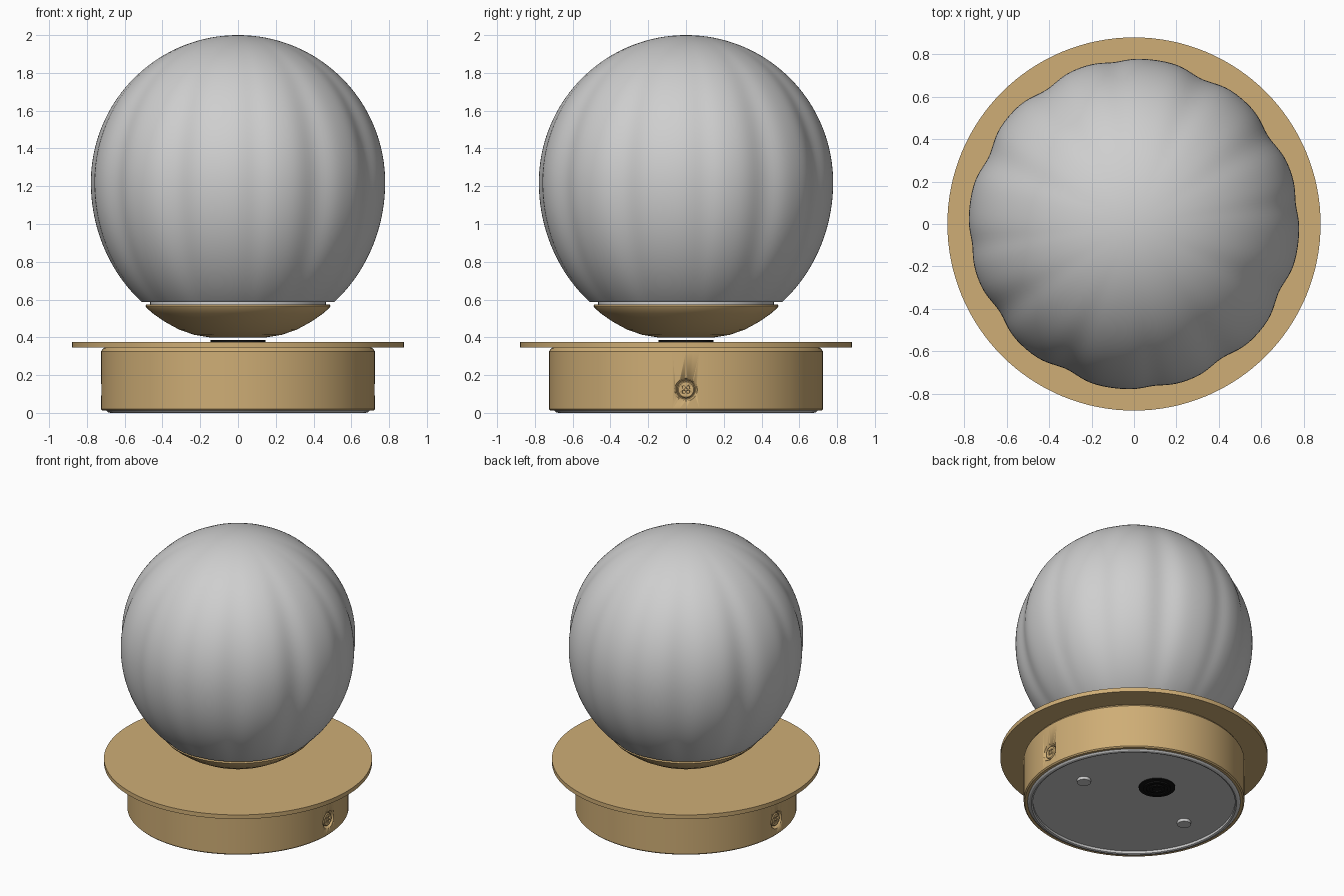
import bpy, bmesh
from math import pi, sin, cos, tau, radians, exp

cube = bpy.data.objects.get("Cube")
if cube:
    bpy.data.objects.remove(cube)


def material(name, rgb, rough=0.5):
    m = bpy.data.materials.new(name)
    m.use_nodes = True
    m.diffuse_color = (*rgb, 1)
    bsdf = next(n for n in m.node_tree.nodes if n.type == "BSDF_PRINCIPLED")
    bsdf.inputs["Base Color"].default_value = (*rgb, 1)
    bsdf.inputs["Roughness"].default_value = rough
    return m


GOLD = material("warm gold", (0.62, 0.42, 0.18))
GLASS = material("pale globe grey", (0.62, 0.62, 0.62))
METAL = material("light metal grey", (0.58, 0.58, 0.58))
BLACK = material("black plastic", (0.006, 0.006, 0.006))


def lathe(name, profile, mat, steps=96, at=(0, 0, 0), turn=(0, 0, 0), shape=None, angle=30):
    """Revolve (radius, height) points around z; shape(theta, z) scales the radius."""
    bm = bmesh.new()
    rings = []
    for r, z in profile:
        if r == 0:
            rings.append([bm.verts.new((0, 0, z))] * steps)
            continue
        ring = []
        for i in range(steps):
            a = tau * i / steps
            k = r * (shape(a, z) if shape else 1)
            ring.append(bm.verts.new((k * cos(a), k * sin(a), z)))
        rings.append(ring)
    for low, high in zip(rings, rings[1:]):
        for i in range(steps):
            j = (i + 1) % steps
            corners = dict.fromkeys((low[i], low[j], high[j], high[i]))
            bm.faces.new(list(corners))
    bmesh.ops.recalc_face_normals(bm, faces=bm.faces)
    mesh = bpy.data.meshes.new(name)
    bm.to_mesh(mesh)
    bm.free()
    mesh.materials.append(mat)
    ob = bpy.data.objects.new(name, mesh)
    bpy.context.collection.objects.link(ob)
    ob.location, ob.rotation_euler = at, turn
    bpy.ops.object.select_all(action="DESELECT")
    ob.select_set(True)
    bpy.context.view_layer.objects.active = ob
    bpy.ops.object.shade_smooth_by_angle(angle=radians(angle))
    return ob


def disc(name, r, z0, z1, mat, **kw):
    return lathe(name, [(0, z0), (r, z0), (r, z1), (0, z1)], mat, **kw)


def cut(target, cutter):
    mod = target.modifiers.new("cut", "BOOLEAN")
    mod.operation, mod.solver, mod.object = "DIFFERENCE", "EXACT", cutter
    cutter.hide_render = True
    cutter.hide_set(True)


# Globe with soft vertical dents repeating every quarter turn
MID, R, LOWER = 1.22, 0.78, 0.837
DENTS = ((7, 0.014, 5), (33, 0.03, 7), (65, 0.032, 7))


def dented(a, z):
    deg = (a * 180 / pi) % 90
    h = (z - MID) / R
    fade = max(0, 1 - h * h) ** 0.8
    loss = 0
    for centre, depth, width in DENTS:
        d = (deg - centre + 45) % 90 - 45
        loss += depth * exp(-(d / width) ** 2)
    return 1 - fade * loss


start = -0.858  # latitude of the opening
globe = [(0, 0.587), (0.49, 0.587)]
for i in range(65):
    t = start + (pi / 2 - start) * i / 64
    globe.append((R * cos(t) if i < 64 else 0, MID + (R if t > 0 else LOWER) * sin(t)))
lathe("globe_shade", globe, GLASS, steps=192, shape=dented)
disc("globe_collar", 0.465, 0.56, 0.59, GLASS)

# Floating dish under the globe
lathe("floating_dish", [(0, 0.4), (0.15, 0.4), (0.23, 0.413), (0.31, 0.44), (0.39, 0.484),
                        (0.45, 0.526), (0.485, 0.556), (0.49, 0.566), (0.485, 0.575), (0, 0.575)], GOLD)

# Base: top plate, magnet disc and hollow-bottomed drum
disc("magnet_disc", 0.145, 0.37, 0.386, BLACK, steps=64)
disc("top_plate", 0.88, 0.345, 0.375, GOLD, steps=128)
drum = lathe("base_drum", [(0, 0.035), (0.7, 0.035), (0.7, 0.012), (0.718, 0.012), (0.726, 0.02),
                           (0.726, 0.325), (0.715, 0.34), (0.7, 0.35), (0, 0.35)], GOLD, steps=128)

# Underside: rim ring, cover, two feet and a ribbed socket
lathe("bottom_ring", [(0.665, 0.04), (0.665, 0.004), (0.675, 0), (0.69, 0.004),
                      (0.7, 0.014), (0.7, 0.04), (0.665, 0.04)], METAL)
disc("bottom_cover", 0.665, 0.022, 0.034, METAL)
lathe("power_socket", [(0, 0.012), (0.03, 0.012), (0.03, 0.003), (0.05, 0.003), (0.05, 0.012),
                       (0.07, 0.012), (0.07, 0.005), (0.09, 0.005), (0.09, 0.015),
                       (0.12, 0.015), (0.12, 0.025), (0, 0.025)], BLACK, steps=48, at=(0, 0.235, 0))

# Countersunk screws and feet on the right and left
for side, label in ((1, "left"), (-1, "right")):
    disc("foot_" + label, 0.045, 0, 0.028, METAL, steps=32, at=(side * 0.43, 0, 0))
    place = dict(at=(side * 0.726, 0, 0.123), turn=(0, side * pi / 2, 0))
    sink = lathe("screw_sink_cutter_" + label, [(0, -0.04), (0.05, -0.04), (0.066, 0.02), (0, 0.02)],
                 GOLD, steps=48, **place)
    cut(drum, sink)
    head = lathe("screw_head_" + label, [(0, -0.045), (0.046, -0.045), (0.046, -0.012), (0.04, -0.006),
                                         (0, -0.004)], GOLD, steps=48, **place)
    for k in range(4):
        a = pi / 4 + k * pi / 2
        y, z = 0.016 * cos(a), 0.016 * sin(a)
        hole = disc(f"screw_hole_cutter_{label}_{k}", 0.008, -0.025, 0.01, GOLD, steps=16,
                    at=(side * 0.726, y, 0.123 + z), turn=place["turn"])
        cut(head, hole)
